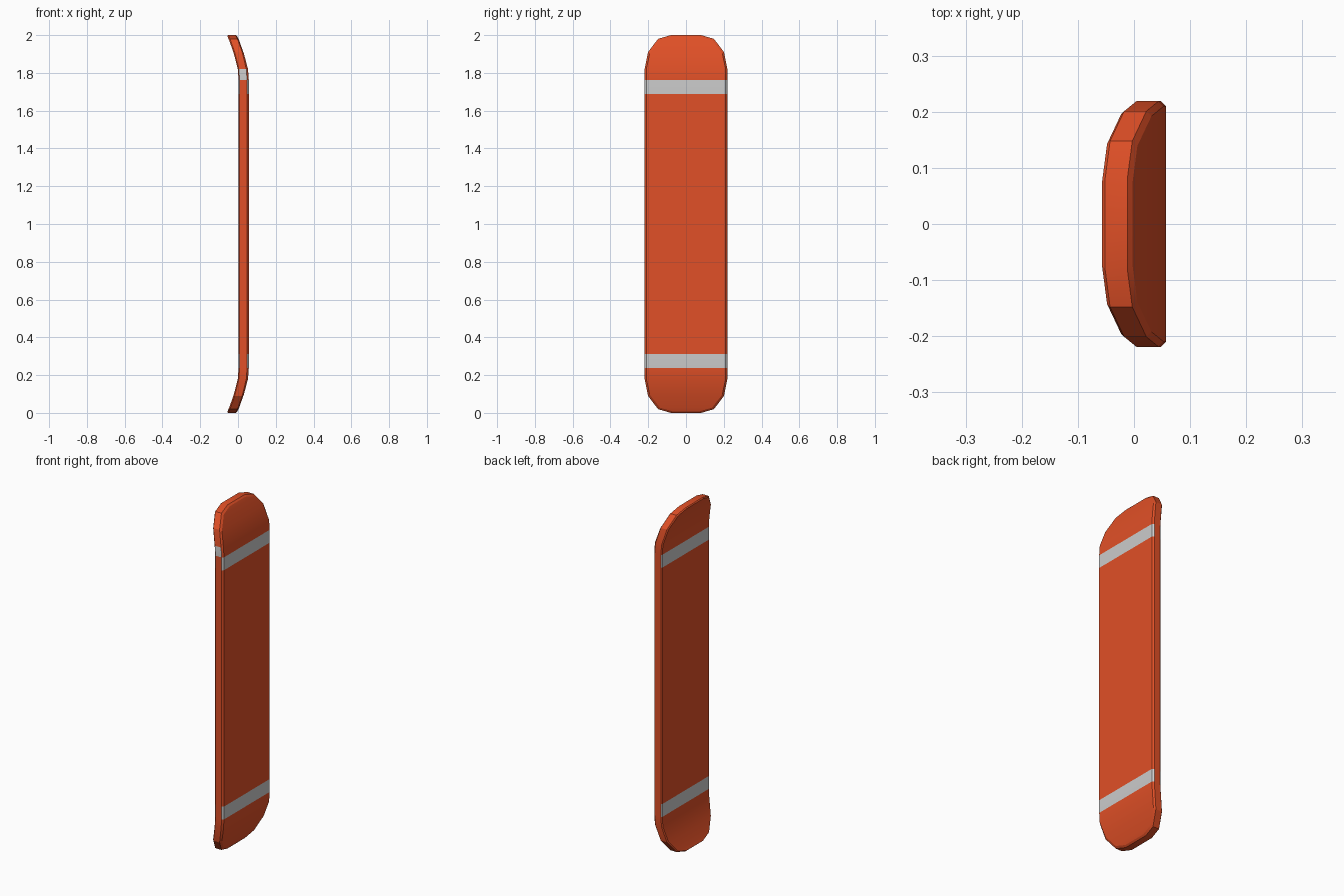
import bpy, bmesh, math

if "Cube" in bpy.data.objects:
    bpy.data.objects.remove(bpy.data.objects["Cube"])

# stations: (distance from end, half width, x of the concave face)
END = [(0.0, 0.08, -0.057), (0.02, 0.148, -0.048), (0.09, 0.201, -0.023),
       (0.18, 0.219, -0.001), (0.237, 0.219, 0.003), (0.312, 0.219, 0.003)]
THICK, BEVEL = 0.054, 0.009
ROWS = [(t, w, x) for t, w, x in END] + [(2 - t, w, x) for t, w, x in reversed(END)]
N = len(ROWS)
STRIPES = (4, N - 6)          # row spans that are painted white


def material(name, color):
    m = bpy.data.materials.new(name)
    m.diffuse_color = (*color, 1)
    m.use_nodes = True
    m.node_tree.nodes["Principled BSDF"].inputs["Base Color"].default_value = m.diffuse_color
    return m


bm = bmesh.new()


def ring(offset, inset):
    """Outline of the board as two columns of vertices, left and right."""
    cols = []
    for side in (-1, 1):
        col = []
        for z, w, x in ROWS:
            k = inset if z < 0.1 or z > 1.9 else 0
            zz = 1 + (z - 1) * (1 - 0.9 * k)
            col.append(bm.verts.new((x + offset, side * (w - inset), zz)))
        cols.append(col)
    return cols


# four outlines: concave face, two wall edges, convex face
rings = [ring(0, BEVEL * 0.6), ring(BEVEL * 0.6, 0),
         ring(THICK - BEVEL, 0), ring(THICK, BEVEL)]

# the two broad faces
for left, right in (rings[0], rings[3]):
    for i in range(N - 1):
        f = bm.faces.new((left[i], right[i], right[i + 1], left[i + 1]))
        f.material_index = int(i in STRIPES)

# bevels and edge walls
for k in range(3):
    a, b = rings[k], rings[k + 1]
    for s in (0, 1):
        for i in range(N - 1):
            f = bm.faces.new((a[s][i], a[s][i + 1], b[s][i + 1], b[s][i]))
            if k == 1:
                f.material_index = int(s == 0 and i == N - 5)
            else:
                f.material_index = int(i in STRIPES)
    for i in (0, N - 1):
        bm.faces.new((a[0][i], a[1][i], b[1][i], b[0][i]))

bmesh.ops.recalc_face_normals(bm, faces=bm.faces)
mesh = bpy.data.meshes.new("board_deck")
bm.to_mesh(mesh)
bm.free()
mesh.materials.append(material("red_paint", (0.75, 0.08, 0.02)))
mesh.materials.append(material("white_stripe", (0.8, 0.8, 0.8)))
board = bpy.data.objects.new("board_deck", mesh)
bpy.context.collection.objects.link(board)
bpy.context.view_layer.objects.active = board
board.select_set(True)
bpy.ops.object.shade_smooth_by_angle(angle=math.radians(18))
